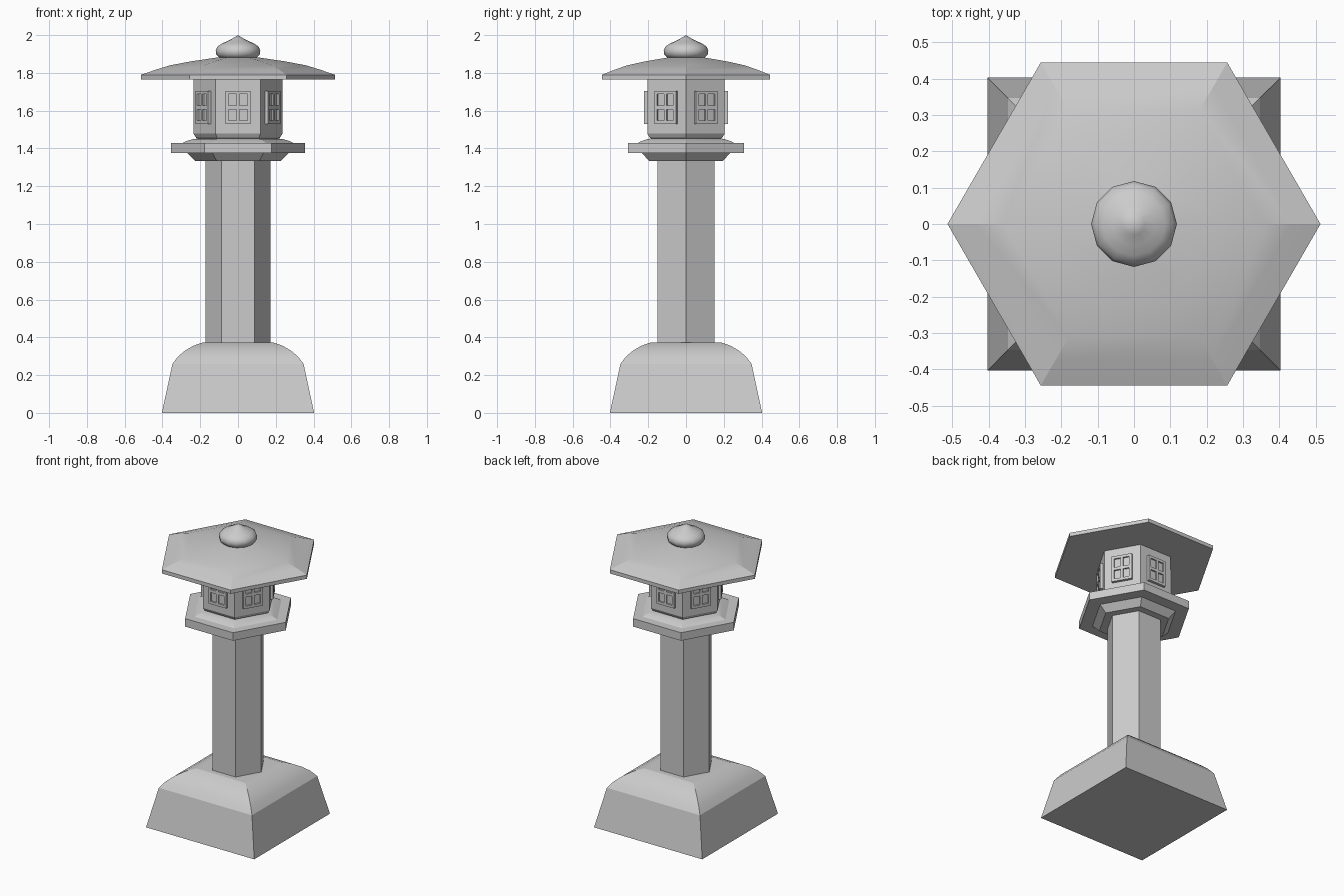
import bpy, bmesh, math
from mathutils import Vector, Matrix

if "Cube" in bpy.data.objects:
    bpy.data.objects.remove(bpy.data.objects["Cube"])


def lathe(name, sides, profile, turn=0.0, smooth=None):
    """Faceted turned solid from (radius, height) points, bottom to top."""
    bm = bmesh.new()
    rings = []
    for r, z in profile:
        if r == 0:
            rings.append([bm.verts.new((0, 0, z))])
        else:
            rings.append([bm.verts.new((r * math.cos(turn + math.tau * i / sides),
                                        r * math.sin(turn + math.tau * i / sides), z))
                          for i in range(sides)])
    for a, b in zip(rings, rings[1:]):
        for i in range(sides):
            j = (i + 1) % sides
            bm.faces.new((a[i], a[j], b[0]) if len(b) == 1 else (a[i], a[j], b[j], b[i]))
    for ring in (rings[0], rings[-1]):
        if len(ring) > 2:
            bm.faces.new(ring)
    bmesh.ops.recalc_face_normals(bm, faces=bm.faces)
    return finish(name, bm, smooth)


def finish(name, bm, smooth=None):
    me = bpy.data.meshes.new(name)
    bm.to_mesh(me)
    bm.free()
    ob = bpy.data.objects.new(name, me)
    bpy.context.collection.objects.link(ob)
    if smooth:
        bpy.ops.object.select_all(action='DESELECT')
        ob.select_set(True)
        bpy.context.view_layer.objects.active = ob
        bpy.ops.object.shade_smooth_by_angle(angle=math.radians(smooth))
    return ob


# Square rounded-shoulder base
base_half = [(0.403, 0), (0.347, 0.26), (0.318, 0.298), (0.28, 0.33),
             (0.235, 0.356), (0.185, 0.373)]
lathe("base", 4, [(w * math.sqrt(2), z) for w, z in base_half], math.pi / 4, 18)

# Hexagonal post
lathe("post", 6, [(0.173, 0.36), (0.173, 1.345)])

# Platform: flared underside, slab and low raised top
lathe("platform", 6, [(0.225, 1.333), (0.27, 1.376), (0.356, 1.376), (0.356, 1.43),
                      (0.292, 1.43), (0.27, 1.44), (0.235, 1.45), (0.19, 1.455)], 0, 18)

# Light chamber with a chamfered foot
R = 0.236
lathe("light_chamber", 6, [(0.205, 1.45), (0.222, 1.457), (R, 1.478), (R, 1.77)])


# Raised window frame with four recessed panes
def window_mesh():
    us = [-0.066, -0.049, -0.008, 0.008, 0.049, 0.066]
    vs = [-0.088, -0.07, -0.01, 0.01, 0.07, 0.088]
    depth, recess = 0.017, 0.01
    bm = bmesh.new()
    grid = [[bm.verts.new((depth, u, v)) for u in us] for v in vs]
    panes = []
    for i in range(5):
        for j in range(5):
            f = bm.faces.new((grid[i][j], grid[i][j + 1], grid[i + 1][j + 1], grid[i + 1][j]))
            if i % 2 and j % 2:
                panes.append(f)
    rim = [e for e in bm.edges if e.is_boundary]
    sides = bmesh.ops.extrude_edge_only(bm, edges=rim)["geom"]
    bmesh.ops.translate(bm, vec=(-depth - 0.003, 0, 0),
                        verts=[g for g in sides if isinstance(g, bmesh.types.BMVert)])
    for f in bmesh.ops.extrude_discrete_faces(bm, faces=panes)["faces"]:
        bmesh.ops.translate(bm, vec=(-recess, 0, 0), verts=f.verts)
    bmesh.ops.recalc_face_normals(bm, faces=bm.faces)
    return bm


first = finish("window_1", window_mesh())
apothem = R * math.cos(math.pi / 6)
for k in range(6):
    ob = first
    if k:
        ob = bpy.data.objects.new(f"window_{k + 1}", first.data)
        bpy.context.collection.objects.link(ob)
    ang = math.radians(30 + 60 * k)
    ob.location = (apothem * math.cos(ang), apothem * math.sin(ang), 1.617)
    ob.rotation_euler.z = ang

# Wide hexagonal roof with a flat underside
lathe("roof", 6, [(0.513, 1.765), (0.513, 1.79), (0.435, 1.817), (0.36, 1.84),
                  (0.25, 1.861), (0.12, 1.88), (0.06, 1.885)], 0, 18)

# Onion-shaped finial
lathe("finial", 12, [(0.075, 1.872), (0.1, 1.882), (0.115, 1.897), (0.118, 1.918),
                     (0.11, 1.938), (0.088, 1.954), (0.06, 1.967), (0.03, 1.982), (0, 2.0)], 0, 45)
